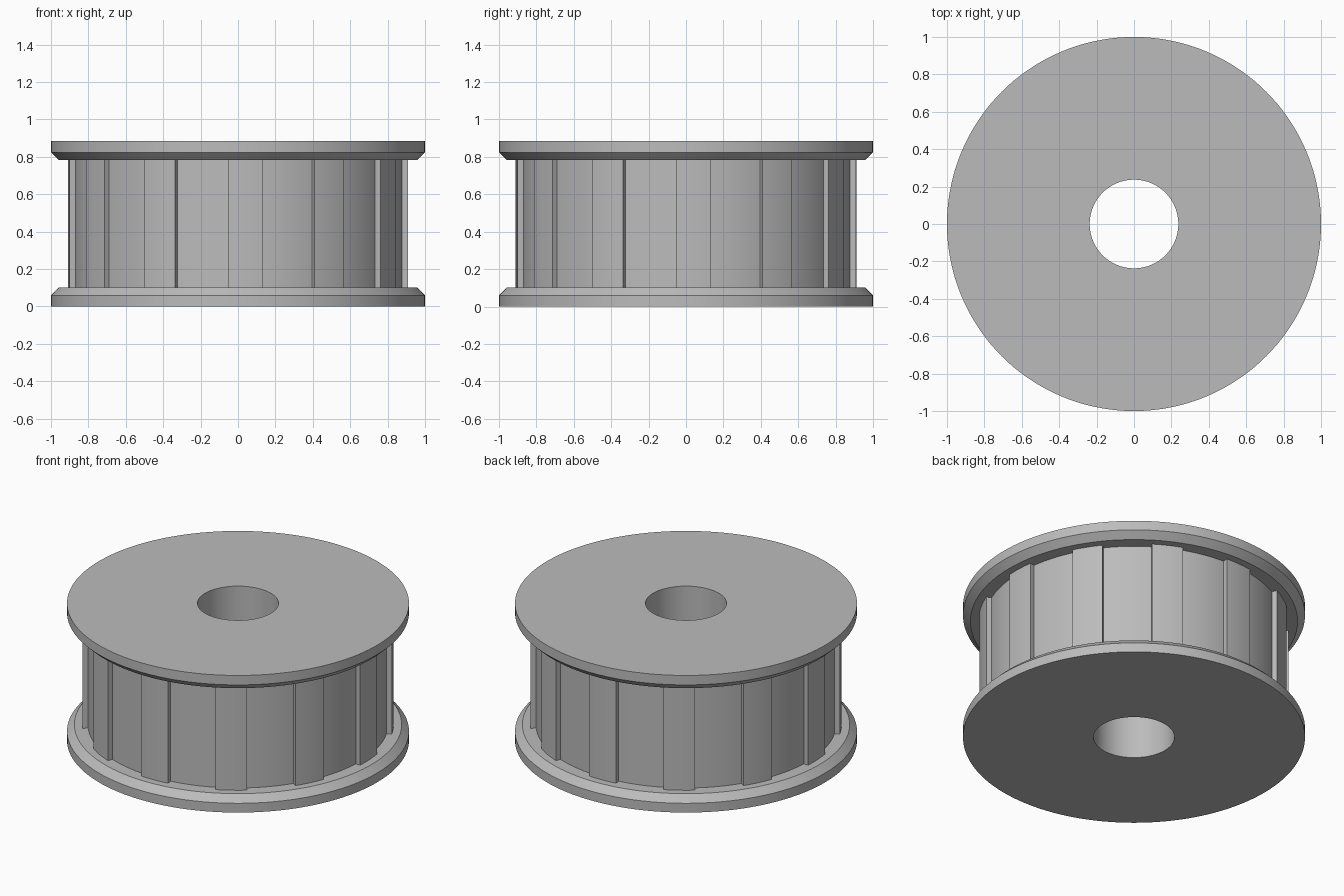
import bpy, bmesh, math

if "Cube" in bpy.data.objects:
    bpy.data.objects.remove(bpy.data.objects["Cube"])

SEGMENTS = 144
TEETH = 12
BORE, ROOT, TIP, CHAMFER, RIM = 0.237, 0.878, 0.91, 0.957, 1.0
Z_LOW, Z_HIGH, HEIGHT = 0.102, 0.783, 0.885
HALF_TOOTH = math.radians(5.8)
FIRST_TOOTH = math.radians(2.5)

metal = bpy.data.materials.new("plain grey")
metal.diffuse_color = (0.5, 0.5, 0.5, 1)
metal.use_nodes = True
metal.node_tree.nodes["Principled BSDF"].inputs["Base Color"].default_value = metal.diffuse_color


def polar(r, a, z):
    return (r * math.cos(a), r * math.sin(a), z)


def finish(bm, name):
    bmesh.ops.recalc_face_normals(bm, faces=bm.faces)
    mesh = bpy.data.meshes.new(name)
    bm.to_mesh(mesh)
    bm.free()
    mesh.materials.append(metal)
    obj = bpy.data.objects.new(name, mesh)
    bpy.context.collection.objects.link(obj)
    bpy.ops.object.select_all(action='DESELECT')
    obj.select_set(True)
    bpy.context.view_layer.objects.active = obj
    bpy.ops.object.shade_smooth_by_angle(angle=math.radians(25))
    return obj


# Spool: bore, two chamfered flanges and the groove floor, turned in one piece
profile = [(BORE, 0), (RIM, 0), (RIM, 0.06), (CHAMFER, Z_LOW), (ROOT, Z_LOW),
           (ROOT, Z_HIGH), (CHAMFER, Z_HIGH), (RIM, 0.824), (RIM, HEIGHT), (BORE, HEIGHT)]
bm = bmesh.new()
rings = [[bm.verts.new(polar(r, math.tau * i / SEGMENTS, z)) for r, z in profile]
         for i in range(SEGMENTS)]
for i in range(SEGMENTS):
    a, b = rings[i], rings[(i + 1) % SEGMENTS]
    for j in range(len(profile)):
        k = (j + 1) % len(profile)
        bm.faces.new((a[j], b[j], b[k], a[k]))
finish(bm, "flanged_spool")

# Teeth: curved bars with radial sides, rooted slightly inside the spool
STEPS = 6
bm = bmesh.new()
for t in range(TEETH):
    centre = FIRST_TOOTH + math.tau * t / TEETH
    angles = [centre + HALF_TOOTH * (2 * s / STEPS - 1) for s in range(STEPS + 1)]
    outline = [(TIP, a) for a in angles] + [(ROOT - 0.01, a) for a in reversed(angles)]
    low = [bm.verts.new(polar(r, a, Z_LOW - 0.004)) for r, a in outline]
    high = [bm.verts.new(polar(r, a, Z_HIGH + 0.004)) for r, a in outline]
    bm.faces.new(low)
    bm.faces.new(high)
    for j in range(len(outline)):
        k = (j + 1) % len(outline)
        bm.faces.new((low[j], low[k], high[k], high[j]))
finish(bm, "belt_teeth")
